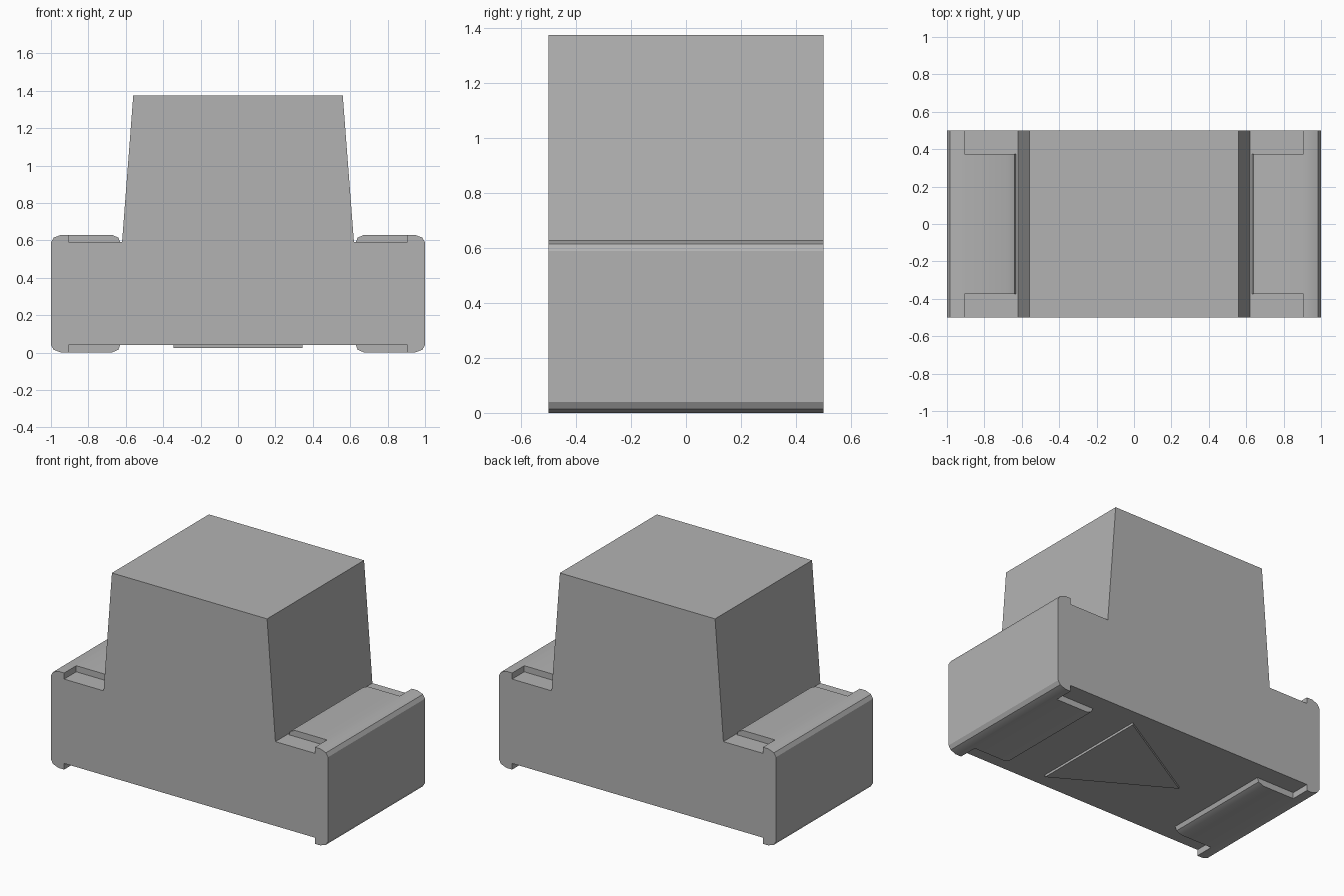
import bpy
import bmesh
import math

if "Cube" in bpy.data.objects:
    bpy.data.objects.remove(bpy.data.objects["Cube"], do_unlink=True)

# Single grey finish
grey = bpy.data.materials.new("mid_grey")
grey.use_nodes = True
colour = (0.45, 0.45, 0.45, 1)
grey.diffuse_color = colour
grey.node_tree.nodes["Principled BSDF"].inputs["Base Color"].default_value = colour


def make_object(name, bm):
    bmesh.ops.recalc_face_normals(bm, faces=bm.faces)
    mesh = bpy.data.meshes.new(name)
    bm.to_mesh(mesh)
    bm.free()
    mesh.materials.append(grey)
    obj = bpy.data.objects.new(name, mesh)
    bpy.context.collection.objects.link(obj)
    return obj


def prism(name, points, direction):
    bm = bmesh.new()
    face = bm.faces.new([bm.verts.new(p) for p in points])
    new = bmesh.ops.extrude_face_region(bm, geom=[face])["geom"]
    bmesh.ops.translate(bm, vec=direction,
                        verts=[v for v in new if isinstance(v, bmesh.types.BMVert)])
    return make_object(name, bm)


FLOOR, SHELF, HEIGHT = 0.04, 0.59, 1.375
RAIL_TOP = 0.63

# Body: stepped section with rounded side rails above and below
rail = [(0.63, 0.04), (0.64, 0.015), (0.675, 0), (0.945, 0), (0.985, 0.015), (1, 0.04)]
lower = rail
upper = [(x, RAIL_TOP - z) for x, z in reversed(rail)]
half = lower + upper + [(0.62, SHELF), (0.56, HEIGHT)]
section = half + [(-x, z) for x, z in reversed(half)]
body = prism("body", [(x, -0.5, z) for x, z in section], (0, 1, 0))

# Notches at the ends of each rail
bm = bmesh.new()
for sx in (-1, 1):
    for sy in (-1, 1):
        for z in (SHELF + 0.1, FLOOR - 0.1):
            box = bmesh.ops.create_cube(bm, size=1)["verts"]
            bmesh.ops.scale(bm, vec=(0.28, 0.2, 0.2), verts=box)
            bmesh.ops.translate(bm, vec=(sx * 0.765, sy * 0.475, z), verts=box)
cutter = make_object("notch_cutter", bm)
cutter.hide_render = True
cut = body.modifiers.new("notches", 'BOOLEAN')
cut.operation = 'DIFFERENCE'
cut.solver = 'EXACT'
cut.object = cutter
bpy.ops.object.select_all(action='DESELECT')
body.select_set(True)
bpy.context.view_layer.objects.active = body
bpy.ops.object.modifier_apply(modifier=cut.name)
bpy.data.objects.remove(cutter, do_unlink=True)
bpy.ops.object.shade_smooth_by_angle(angle=math.radians(30))

# Raised triangular plate underneath
prism("underside_triangle",
      [(0.345, -0.4, 0.025), (0.345, 0.4, 0.025), (-0.345, 0, 0.025)],
      (0, 0, 0.02))
